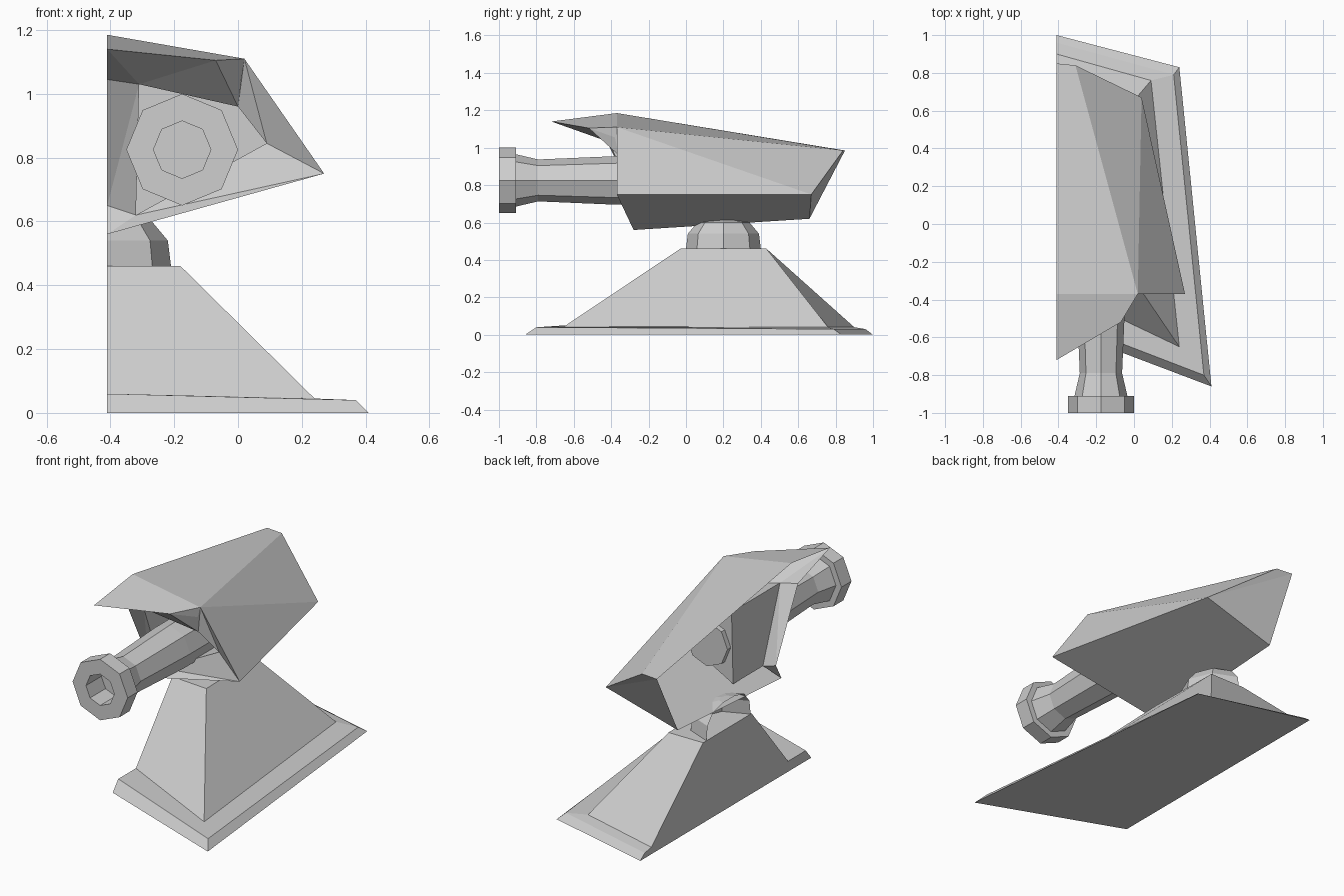
import bpy
import math

if "Cube" in bpy.data.objects:
    bpy.data.objects.remove(bpy.data.objects["Cube"])

grey = bpy.data.materials.new("light_grey")
grey.diffuse_color = (0.62, 0.62, 0.62, 1)
grey.use_nodes = True
grey.node_tree.nodes["Principled BSDF"].inputs["Base Color"].default_value = grey.diffuse_color
CUT = -0.41  # flat side of the half model


def part(name, verts, faces):
    mesh = bpy.data.meshes.new(name)
    mesh.from_pydata(verts, [], faces)
    mesh.materials.append(grey)
    obj = bpy.data.objects.new(name, mesh)
    bpy.context.collection.objects.link(obj)
    return obj


def loft(rings, wrap=True):
    """Join equal rings of points with quads."""
    n = len(rings[0])
    verts = [p for ring in rings for p in ring]
    faces = []
    for r in range(len(rings) - 1):
        for i in range(n if wrap else n - 1):
            j = (i + 1) % n
            faces.append((r * n + i, r * n + j, (r + 1) * n + j, (r + 1) * n + i))
    return verts, faces


# Base: bevelled footing, ledge and sloped pedestal, closed on the flat side
rings = [
    [(CUT, -0.55, 0), (0.41, -0.86, 0), (0.24, 0.83, 0), (CUT, 1.0, 0)],
    [(CUT, -0.50, 0.06), (0.37, -0.80, 0.04), (0.21, 0.79, 0.03), (CUT, 0.96, 0.03)],
    [(CUT, -0.34, 0.06), (0.24, -0.65, 0.045), (0.09, 0.76, 0.04), (CUT, 0.90, 0.04)],
    [(CUT, -0.01, 0.46), (-0.18, -0.03, 0.46), (-0.19, 0.43, 0.46), (CUT, 0.43, 0.46)],
]
verts, faces = loft(rings)
faces = [f for i, f in enumerate(faces) if i % 4 != 3]
faces += [(3, 2, 1, 0), (12, 13, 14, 15), (0, 4, 8, 12, 15, 11, 7, 3)]
part("base", verts, faces)

# Swivel: half of an eight-sided dome, open on the flat side
dome = []
for r, z in [(0.20, 0.46), (0.19, 0.54), (0.14, 0.60), (0.05, 0.62)]:
    dome.append([(CUT + r * math.cos(math.radians(a)),
                  0.2 + r * math.sin(math.radians(a)), z)
                 for a in range(-90, 91, 45)])
verts, faces = loft(dome, wrap=False)
faces.append(tuple(range(15, 20)))
part("swivel_dome", verts, faces)

# Turret shell, open on the flat side
shell = [
    (CUT, -0.37, 1.185),   # 0 roof peak
    (CUT, -0.72, 1.14),    # 1 brow tip
    (-0.07, -0.52, 1.105), # 2 brow corner
    (0.02, -0.37, 1.11),   # 3 roof shoulder
    (CUT, 0.85, 0.985),    # 4 roof rear
    (-0.31, 0.84, 0.985),  # 5 roof rear corner
    (0.04, 0.67, 0.75),    # 6 side rear corner
    (0.27, -0.37, 0.75),   # 7 side front corner
    (CUT, 0.66, 0.62),     # 8 floor rear
    (CUT, -0.28, 0.56),    # 9 floor front
    (CUT, -0.43, 1.045),   # 10 inner edge of the front frame
    (-0.31, -0.41, 1.03),  # 11
    (0.00, -0.36, 0.96),   # 12
    (0.09, -0.30, 0.845),  # 13
    (-0.32, -0.24, 0.62),  # 14
    (CUT, -0.23, 0.65),    # 15
    (0.01, -0.38, 1.055),  # 16 brow gusset
]
part("turret_shell", shell, [
    (0, 1, 2, 3), (0, 3, 5, 4),             # roof
    (3, 6, 5), (3, 7, 6),                   # side
    (4, 5, 6), (4, 6, 8),                   # rear
    (7, 9, 8), (7, 8, 6),                   # floor
    (1, 10, 11), (1, 11, 2), (2, 11, 12), (2, 12, 16), (2, 16, 3),
    (3, 16, 12), (3, 12, 13), (3, 13, 7),   # frame cheek
    (7, 13, 14), (7, 14, 9), (14, 15, 9),   # frame lip
    (10, 15, 11), (11, 15, 14),             # centre divider
])

# Gun bay: pocket behind the front frame
front = shell[11:15]
back = [(x, 0.03, z) for x, y, z in front]
verts, faces = loft([front, back])
faces.append((4, 5, 6, 7))
part("gun_bay", verts, faces)

# Barrel: eight-sided profile from the bore floor around the muzzle to the breech
profile = [(0.09, -0.86), (0.09, -1.0), (0.175, -1.0), (0.175, -0.91),
           (0.14, -0.91), (0.112, -0.79), (0.13, -0.37), (0.13, 0.06)]
tube = [[(-0.175 + r * math.cos(k * math.pi / 4), y,
          0.825 + r * math.sin(k * math.pi / 4)) for k in range(8)]
        for r, y in profile]
verts, faces = loft(tube)
last = 8 * (len(profile) - 1)
faces += [tuple(range(7, -1, -1)), tuple(range(last, last + 8))]
part("barrel", verts, faces)
